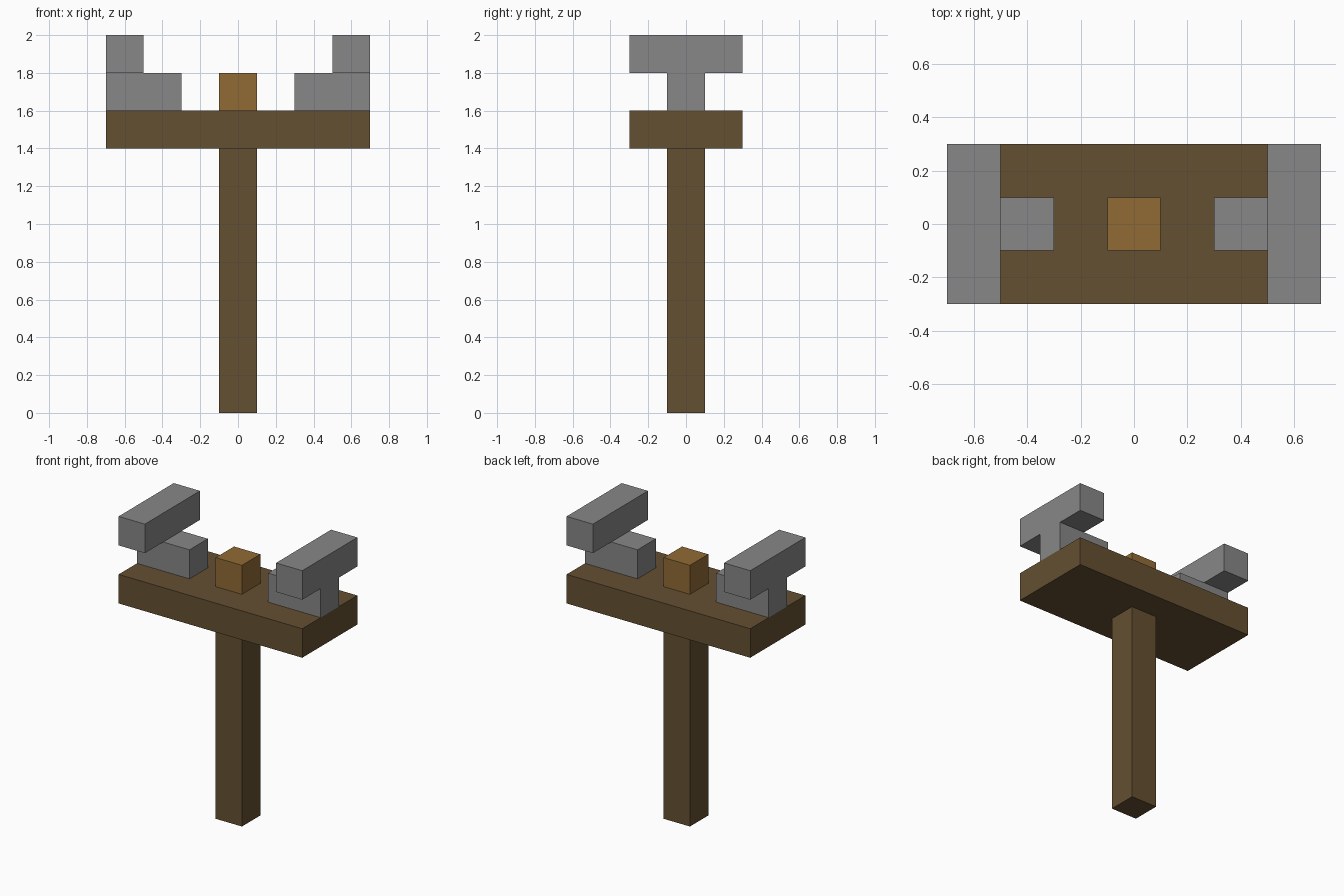
import bpy
import bmesh
from mathutils import Vector

cube = bpy.data.objects.get("Cube")
if cube:
    bpy.data.objects.remove(cube, do_unlink=True)


def make_material(name, rgb):
    mat = bpy.data.materials.new(name)
    mat.use_nodes = True
    colour = (*rgb, 1.0)
    mat.diffuse_color = colour
    mat.node_tree.nodes["Principled BSDF"].inputs["Base Color"].default_value = colour
    return mat


def box(name, centre, size, mat):
    """Flat-shaded box with its origin at its centre."""
    mesh = bpy.data.meshes.new(name)
    bm = bmesh.new()
    bmesh.ops.create_cube(bm, size=1.0)
    bmesh.ops.scale(bm, vec=Vector(size), verts=bm.verts)
    bm.to_mesh(mesh)
    bm.free()
    mesh.materials.append(mat)
    obj = bpy.data.objects.new(name, mesh)
    obj.location = centre
    bpy.context.collection.objects.link(obj)
    return obj


dark_wood = make_material("dark wood", (0.130, 0.080, 0.032))
light_wood = make_material("light wood", (0.283, 0.147, 0.036))
grey_stone = make_material("grey stone", (0.242, 0.242, 0.242))

# Handle and the head slab on top of it
box("handle", (0, 0, 0.7), (0.2, 0.2, 1.4), dark_wood)
box("head_slab", (0, 0, 1.5), (1.4, 0.6, 0.2), dark_wood)

# Small block in the middle of the head
box("centre_block", (0, 0, 1.7), (0.2, 0.2, 0.2), light_wood)

# Stone foot and crossbar at each end
for side, sign in (("left", 1), ("right", -1)):
    box(side + "_foot", (sign * 0.5, 0, 1.7), (0.4, 0.2, 0.2), grey_stone)
    box(side + "_crossbar", (sign * 0.6, 0, 1.9), (0.2, 0.6, 0.2), grey_stone)
